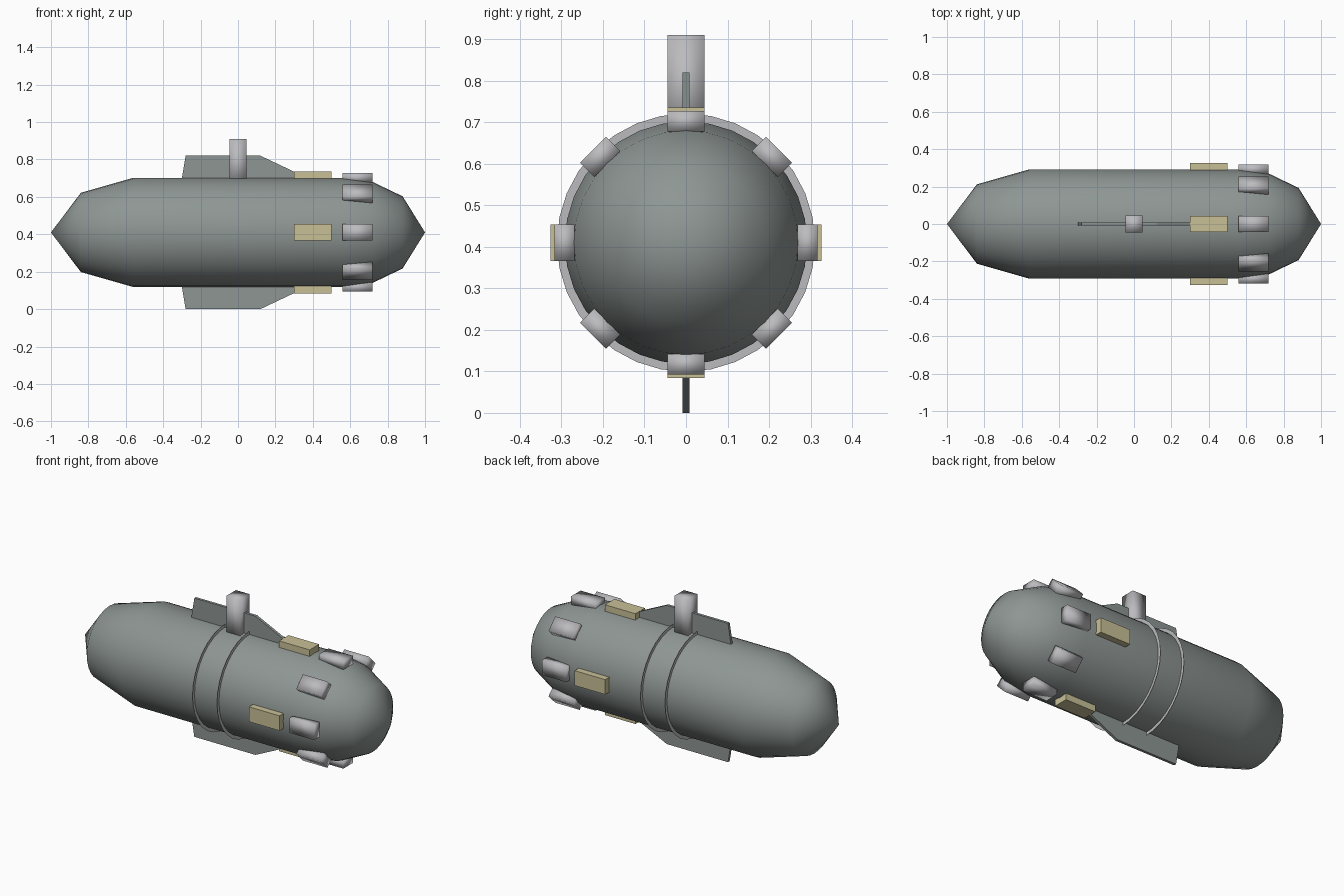
import bpy, bmesh, math
from mathutils import Matrix

if "Cube" in bpy.data.objects:
    bpy.data.objects.remove(bpy.data.objects["Cube"])

AXIS_Z = 0.41
SEGMENTS = 32


def material(name, rgb):
    m = bpy.data.materials.new(name)
    m.diffuse_color = (*rgb, 1)
    m.use_nodes = True
    m.node_tree.nodes["Principled BSDF"].inputs["Base Color"].default_value = m.diffuse_color
    return m


HULL = material("grey_green", (0.27, 0.305, 0.29))
LIGHT = material("light_grey", (0.50, 0.50, 0.52))
CREAM = material("pale_yellow", (0.58, 0.53, 0.31))


def finish(name, bm, mat, smooth=False):
    bmesh.ops.recalc_face_normals(bm, faces=bm.faces)
    mesh = bpy.data.meshes.new(name)
    bm.to_mesh(mesh)
    bm.free()
    mesh.materials.append(mat)
    for p in mesh.polygons:
        p.use_smooth = smooth
    ob = bpy.data.objects.new(name, mesh)
    ob.location.z = AXIS_Z
    bpy.context.collection.objects.link(ob)
    return ob


def lathe(name, profile, mat, smooth):
    """Spin (x, radius) points around the long axis."""
    bm = bmesh.new()
    verts = [bm.verts.new((x, 0, r)) for x, r in profile]
    edges = [bm.edges.new(pair) for pair in zip(verts, verts[1:])]
    bmesh.ops.spin(bm, geom=verts + edges, cent=(0, 0, 0), axis=(1, 0, 0),
                   angle=math.tau, steps=SEGMENTS)
    bmesh.ops.remove_doubles(bm, verts=bm.verts, dist=1e-4)
    return finish(name, bm, mat, smooth)


def radial_box(name, x0, x1, r0, r1, width, angle, mat, smooth=False):
    """Box standing on the hull, turned around the long axis."""
    bm = bmesh.new()
    bmesh.ops.create_cube(bm, size=1, matrix=(
        Matrix.Rotation(angle, 4, 'X')
        @ Matrix.Translation(((x0 + x1) / 2, 0, (r0 + r1) / 2))
        @ Matrix.Diagonal((x1 - x0, width, r1 - r0, 1))))
    return finish(name, bm, mat, smooth)


# Hull with faceted nose and tail profile
lathe("hull", [(-1, 0), (-0.84, 0.212), (-0.56, 0.292), (0.56, 0.292),
               (0.72, 0.27), (0.88, 0.193), (1, 0)], HULL, True)

# Flat hoops around the middle
for i, x in enumerate((-0.08, 0.08)):
    lathe(f"hoop_{i + 1}", [(x, 0.285), (x, 0.311)], LIGHT, False)

# Thin fins above and below
for name, side in (("upper_fin", 1), ("lower_fin", -1)):
    bm = bmesh.new()
    outline = [(-0.30, 0.27), (-0.30, 0.29), (-0.28, 0.41), (0.12, 0.41),
               (0.31, 0.32), (0.31, 0.27)]
    face = bm.faces.new([bm.verts.new((x, -0.008, side * r)) for x, r in outline])
    new = bmesh.ops.extrude_face_region(bm, geom=[face])["geom"]
    bmesh.ops.translate(bm, vec=(0, 0.016, 0),
                        verts=[v for v in new if isinstance(v, bmesh.types.BMVert)])
    finish(name, bm, HULL)

# Square mast on top
radial_box("mast", -0.045, 0.045, 0.25, 0.50, 0.09, 0, LIGHT, True)

# Four pads
for i in range(4):
    radial_box(f"pad_{i + 1}", 0.30, 0.50, 0.27, 0.326, 0.088,
               i * math.tau / 4, CREAM)

# Eight blocks around the nose
for i in range(8):
    radial_box(f"nose_block_{i + 1}", 0.56, 0.72, 0.268, 0.317, 0.088,
               i * math.tau / 8, LIGHT, True)
